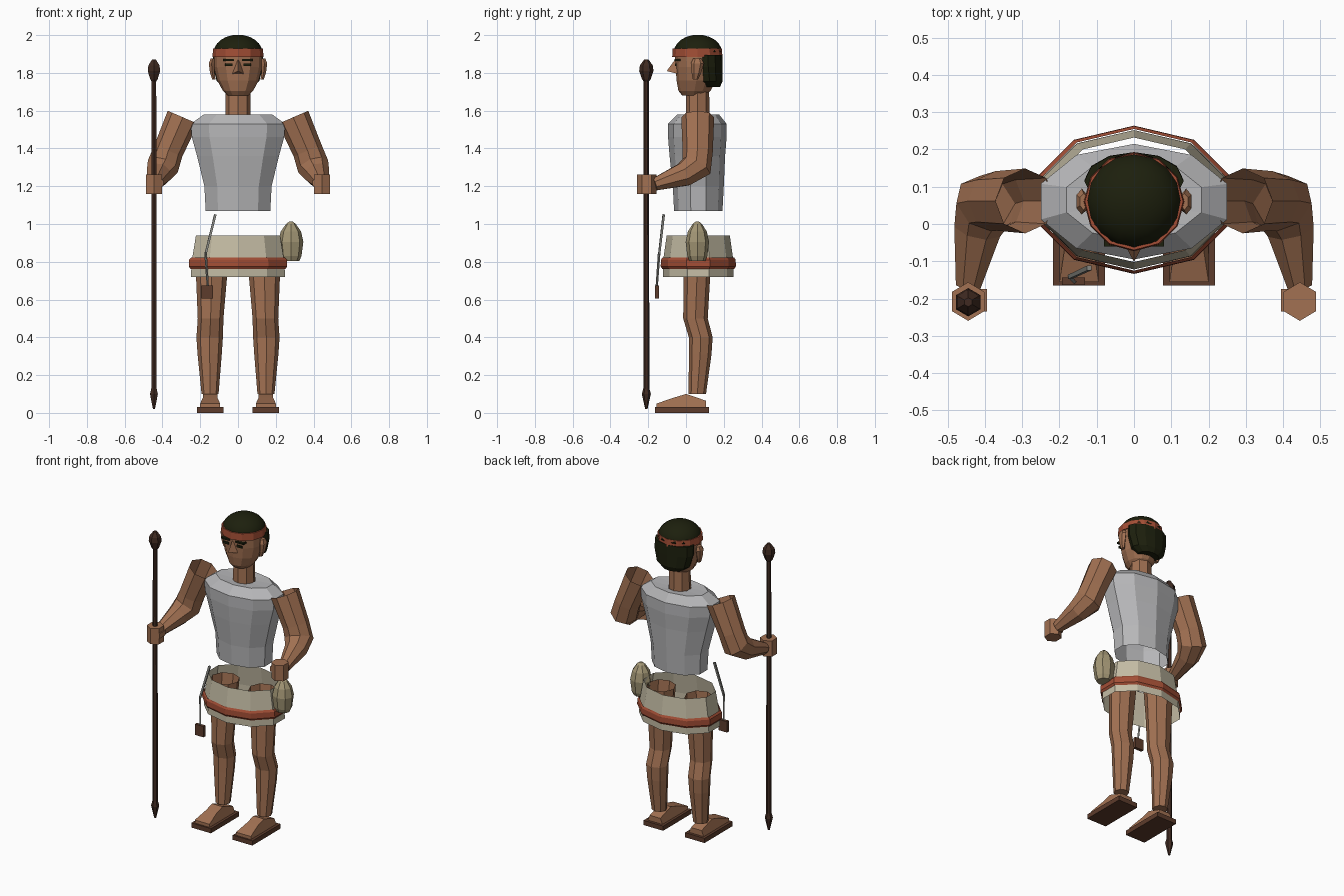
import bpy, bmesh, math
from mathutils import Vector, Quaternion

if "Cube" in bpy.data.objects:
    bpy.data.objects.remove(bpy.data.objects["Cube"])


def mat(name, r, g, b):
    m = bpy.data.materials.new(name)
    m.diffuse_color = (r, g, b, 1)
    m.use_nodes = True
    m.node_tree.nodes["Principled BSDF"].inputs["Base Color"].default_value = m.diffuse_color
    return m


SKIN = mat("skin", .36, .165, .085)
SHIRT = mat("shirt grey", .47, .47, .48)
CLOTH = mat("cream cloth", .55, .5, .37)
RED = mat("red band", .36, .075, .035)
HAIR = mat("dark hair", .012, .014, .004)
WOOD = mat("dark wood", .05, .023, .015)
LEATHER = mat("brown leather", .11, .045, .025)
POUCH = mat("tan pouch", .37, .31, .18)
CORD = mat("grey cord", .25, .25, .23)


def make(name, rings, material, caps=(True, True), smooth=False, loop=False):
    """Skin a list of equal-length point rings."""
    bm = bmesh.new()
    vs = [[bm.verts.new(p) for p in r] for r in rings]
    n = len(vs[0])
    pairs = list(zip(vs, vs[1:]))
    if loop:
        pairs.append((vs[-1], vs[0]))
    for a, b in pairs:
        for i in range(n):
            j = (i + 1) % n
            bm.faces.new((a[i], a[j], b[j], b[i]))
    if caps[0] and not loop:
        bm.faces.new(vs[0][::-1])
    if caps[1] and not loop:
        bm.faces.new(vs[-1])
    bmesh.ops.recalc_face_normals(bm, faces=bm.faces)
    for f in bm.faces:
        f.smooth = smooth
    me = bpy.data.meshes.new(name)
    bm.to_mesh(me)
    bm.free()
    me.materials.append(material)
    ob = bpy.data.objects.new(name, me)
    bpy.context.collection.objects.link(ob)
    return ob


def loft(name, rows, material, n=10, caps=(True, True), smooth=False, loop=False):
    """Stacked ellipses, each row = (cx, cy, z, rx, ry)."""
    ang = [math.pi / 2 + 2 * math.pi * i / n for i in range(n)]
    rings = [[(cx + rx * math.cos(a), cy + ry * math.sin(a), z) for a in ang]
             for cx, cy, z, rx, ry in rows]
    return make(name, rings, material, caps, smooth, loop)


def tube(name, pts, radii, material, n=8, caps=(True, True)):
    """Round limb or cord along a path."""
    pts = [Vector(p) for p in pts]
    d, q, rings = Vector((0, 0, 1)), Quaternion(), []
    for k, p in enumerate(pts):
        before = (p - pts[k - 1]).normalized() if k else Vector()
        after = (pts[k + 1] - p).normalized() if k + 1 < len(pts) else Vector()
        t = (before + after).normalized()
        q = d.rotation_difference(t) @ q
        d = t
        rings.append([p + q @ Vector((math.cos(a), math.sin(a), 0)) * radii[k]
                      for a in (2 * math.pi * i / n for i in range(n))])
    return make(name, rings, material, caps)


def side_extrude(name, profile, x0, x1, material):
    """Extrude a (y, z) outline across x."""
    return make(name, [[(x, y, z) for y, z in profile] for x in (x0, x1)], material)


def box(name, x0, x1, y0, y1, z0, z1, material):
    return side_extrude(name, [(y0, z0), (y1, z0), (y1, z1), (y0, z1)], x0, x1, material)


# Shirt, open at the waist
loft("shirt", [(0, .065, 1.07, .18, .128), (0, .065, 1.2, .187, .135),
               (0, .06, 1.36, .228, .147), (0, .06, 1.46, .257, .155),
               (0, .06, 1.53, .263, .155), (0, .065, 1.58, .19, .11),
               (0, .065, 1.575, .07, .065)], SHIRT, caps=(False, False))

# Kilt with a red hem band
loft("kilt", [(0, .065, .72, .262, .187), (0, .065, .80, .258, .187),
              (0, .065, .94, .234, .167)], CLOTH, caps=(False, False))
loft("kilt_band", [(0, .065, .762, .265, .19), (0, .065, .775, .274, .199),
                   (0, .065, .81, .272, .198), (0, .065, .822, .262, .19)],
     RED, loop=True)

# Neck and head
loft("neck", [(0, .062, 1.54, .068, .064), (0, .062, 1.72, .065, .06)], SKIN, 8)
loft("head", [(0, .04, 1.68, .055, .06), (0, .045, 1.705, .08, .085),
              (0, .055, 1.76, .11, .105), (0, .06, 1.83, .128, .115),
              (0, .06, 1.9, .128, .12)], SKIN, 12)
loft("hair_back", [(0, .13, 1.725, .07, .05), (0, .125, 1.755, .112, .068),
                   (0, .118, 1.83, .133, .075), (0, .115, 1.895, .133, .077)], HAIR, 12)
dome = [(0, .063, 1.91 + .092 * math.sin(t), .128 * math.cos(t), .127 * math.cos(t))
        for t in (math.radians(a) for a in (0, 15, 30, 45, 60, 75, 86))]
loft("hair_top", dome, HAIR, 16, smooth=True)
loft("headband", [(0, .06, 1.885, .125, .125), (0, .06, 1.885, .135, .133),
                  (0, .06, 1.93, .132, .13), (0, .06, 1.93, .122, .122)],
     RED, 12, loop=True)

# Nose as a wedge
make("nose", [[(-.012, -.045, 1.865), (.012, -.045, 1.865), (0, -.06, 1.868)],
              [(-.03, -.045, 1.795), (.03, -.045, 1.795), (0, -.102, 1.81)]], SKIN)

for s, side in ((-1, "right"), (1, "left")):
    # Face details
    xs = sorted((s * .03, s * .068))
    box("eye_" + side, *xs, -.058, -.05, 1.837, 1.851, HAIR)
    xs = sorted((s * .02, s * .08))
    box("brow_" + side, *xs, -.06, -.03, 1.864, 1.874, HAIR)
    loft("ear_" + side, [(s * .128, .05, 1.765, .01, .014), (s * .136, .055, 1.80, .014, .025),
                         (s * .14, .06, 1.85, .017, .035),
                         (s * .135, .06, 1.875, .012, .022)], SKIN, 6)

    # Arm bent forward at the elbow, open at the shoulder
    tube("arm_" + side, [(s * .292, .062, 1.565), (s * .37, .062, 1.385),
                         (s * .398, .055, 1.305), (s * .42, -.01, 1.262),
                         (s * .445, -.165, 1.21)],
         [.087, .08, .085, .068, .036], SKIN, caps=(False, True))
    # Closed fist with thumb
    loft("hand_" + side, [(s * .445, -.208, 1.16, .05, .052),
                          (s * .445, -.208, 1.262, .05, .052)], SKIN, 6)
    xs = sorted((s * .395, s * .425))
    box("thumb_" + side, *xs, -.235, -.175, 1.2, 1.232, SKIN)

    # Leg, open at the hip
    loft("leg_" + side, [(s * .135, .06, .9, .088, .085), (s * .14, .058, .72, .082, .07),
                         (s * .145, .05, .5, .068, .065), (s * .15, .078, .4, .07, .063),
                         (s * .15, .075, .31, .064, .06), (s * .148, .06, .1, .045, .046)][::-1],
         SKIN, 8, caps=(True, False))
    # Foot and sandal sole
    xs = sorted((s * .095, s * .2))
    foot = side_extrude("foot_" + side, [(-.155, .03), (.105, .03), (.105, .065), (.06, .08),
                                         (0, .1), (-.06, .082), (-.155, .05)], *xs, SKIN)
    for v in foot.data.vertices:
        if v.co.z > .06:
            v.co.x = s * .148 + (v.co.x - s * .148) * .72
    xs = sorted((s * .078, s * .218))
    box("sole_" + side, *xs, -.165, .122, 0, .03, LEATHER)

# Spear held upright
loft("spear", [(-.445, -.21, z, r, r) for z, r in
               ((.02, .006), (.1, .024), (.13, .016), (1.755, .014), (1.765, .022),
                (1.81, .038), (1.84, .034), (1.87, .012))], WOOD, 6)

# Hip pouch
loft("pouch", [(.28, .06, z, rx, ry) for z, rx, ry in
               ((.805, .045, .042), (.83, .056, .053), (.905, .066, .062),
                (.96, .054, .05), (1.0, .026, .025), (1.012, .01, .01))], POUCH, 8)

# Sling hanging at the front of the kilt
tube("sling_strap", [(-.12, -.118, 1.05), (-.172, -.142, .84)], [.009, .008], CORD, 4)
tube("sling_cord", [(-.172, -.142, .85), (-.16, -.155, .67)], [.007, .006], CORD, 4)
box("sling_pocket", -.193, -.132, -.164, -.144, .605, .675, LEATHER)
